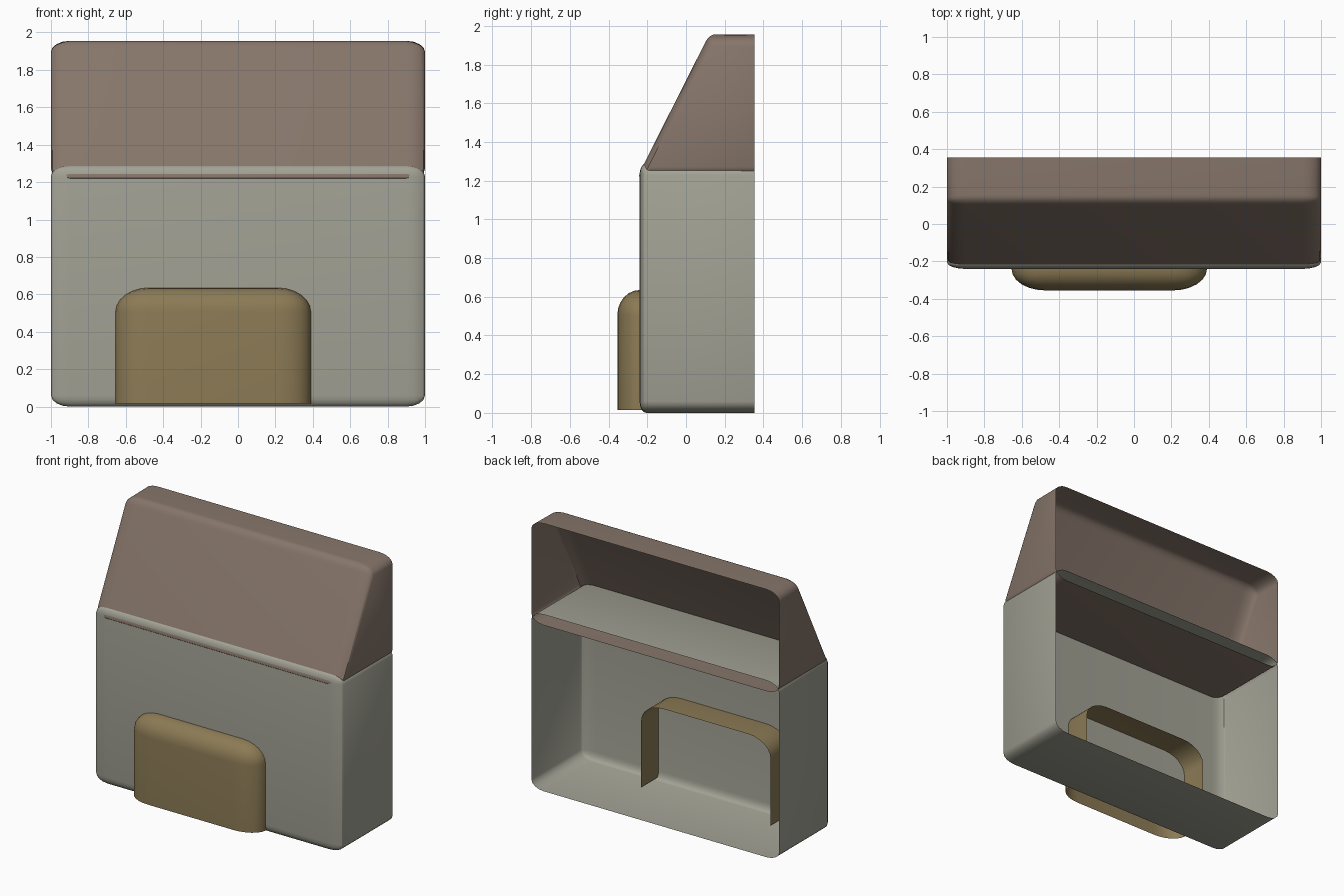
import bpy, bmesh
from mathutils import Matrix

cube = bpy.data.objects.get("Cube")
if cube:
    bpy.data.objects.remove(cube, do_unlink=True)


def material(name, rgb):
    mat = bpy.data.materials.new(name)
    mat.use_nodes = True
    colour = (*rgb, 1.0)
    mat.diffuse_color = colour
    node = next(n for n in mat.node_tree.nodes if n.type == "BSDF_PRINCIPLED")
    node.inputs["Base Color"].default_value = colour
    return mat


def shell(name, x, profile, radii, mat, segments, open_bottom=False):
    """Extrude a side profile (y, z) across x, round its edges by a
    different radius on each axis, then open the back."""
    bm = bmesh.new()
    ends = [[bm.verts.new((px / radii[0], y / radii[1], z / radii[2]))
             for y, z in profile] for px in x]
    bm.faces.new(ends[0])
    bm.faces.new(reversed(ends[1]))
    n = len(profile)
    for i in range(n):
        j = (i + 1) % n
        bm.faces.new((ends[0][j], ends[0][i], ends[1][i], ends[1][j]))
    bmesh.ops.recalc_face_normals(bm, faces=bm.faces)

    back = max(y for y, z in profile) / radii[1]
    bottom = min(z for y, z in profile) / radii[2]

    def is_open(face):
        at_back = all(abs(v.co.y - back) < 1e-4 for v in face.verts)
        at_bottom = all(abs(v.co.z - bottom) < 1e-4 for v in face.verts)
        return at_back or (open_bottom and at_bottom)

    edges = [e for e in bm.edges if not any(is_open(f) for f in e.link_faces)]
    bmesh.ops.bevel(bm, geom=edges, offset=1.0, offset_type='OFFSET',
                    segments=segments, profile=0.5, affect='EDGES',
                    clamp_overlap=False)
    bmesh.ops.delete(bm, geom=[f for f in bm.faces if is_open(f)],
                     context='FACES')
    bm.transform(Matrix.Diagonal((*radii, 1.0)))

    mesh = bpy.data.meshes.new(name)
    bm.to_mesh(mesh)
    bm.free()
    mesh.materials.append(mat)
    obj = bpy.data.objects.new(name, mesh)
    bpy.context.collection.objects.link(obj)
    bpy.ops.object.select_all(action='DESELECT')
    obj.select_set(True)
    bpy.context.view_layer.objects.active = obj
    bpy.ops.object.shade_smooth_by_angle()
    return obj


grey = material("warm grey", (0.36, 0.36, 0.30))
brown = material("dull brown", (0.24, 0.18, 0.145))
tan = material("olive tan", (0.26, 0.195, 0.09))

BACK = 0.355
WIDTH = (-1, 1)
ROUNDING = (0.1, 0.035, 0.06)

# Lower compartment, open at the back
shell("lower_body", WIDTH,
      [(-0.24, 0), (BACK, 0), (BACK, 1.29), (-0.24, 1.29)],
      ROUNDING, grey, 4)

# Sloped upper compartment, slightly overlapping the lower one
shell("upper_hood", WIDTH,
      [(-0.255, 1.212), (BACK, 1.212), (BACK, 1.955), (0.12, 1.955)],
      ROUNDING, brown, 4)

# Rounded front pocket, passing through the front wall
shell("front_pocket", (-0.655, 0.39),
      [(-0.355, 0.015), (-0.04, 0.015), (-0.04, 0.635), (-0.355, 0.635)],
      (0.18, 0.115, 0.13), tan, 6, open_bottom=True)
